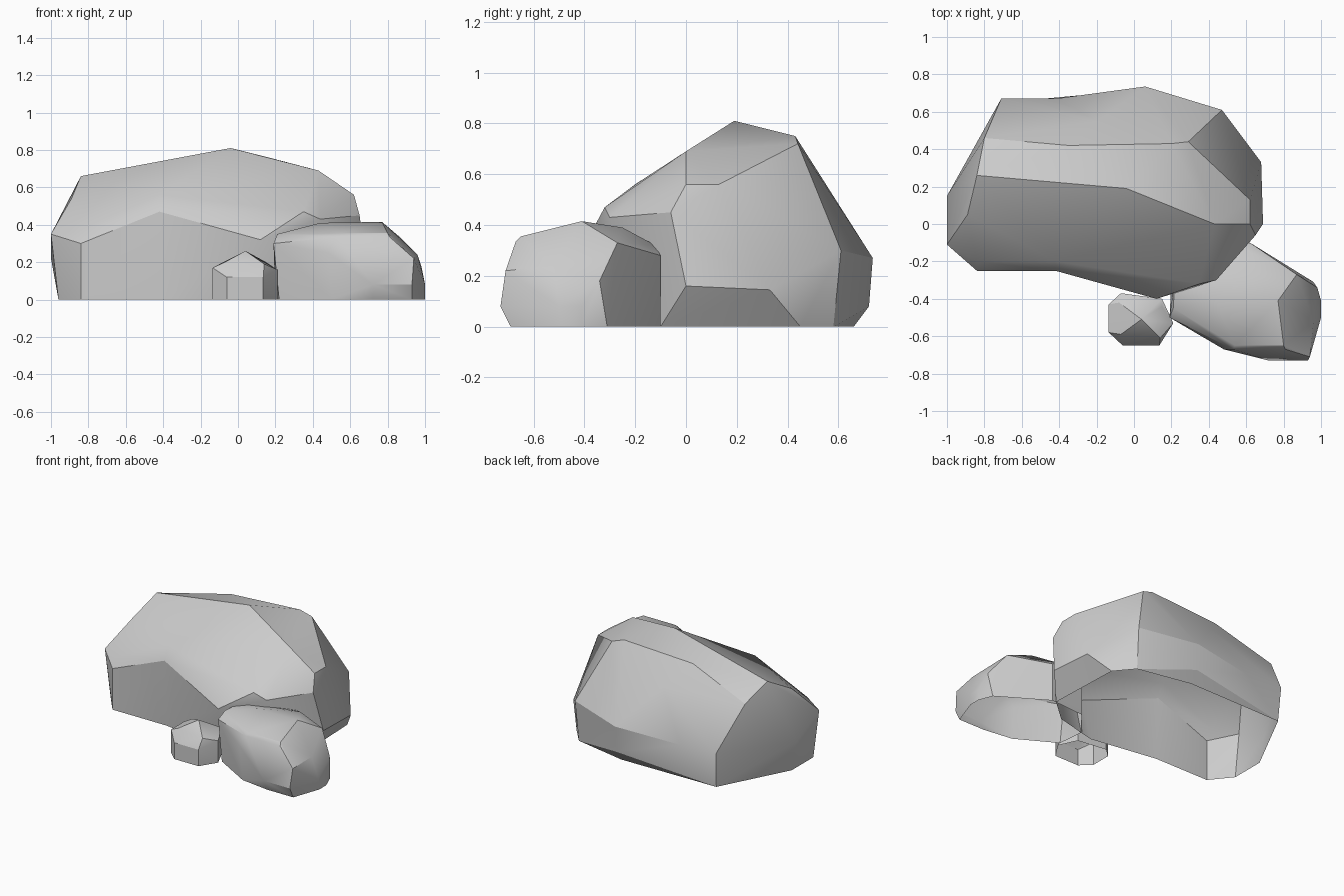
import bpy, bmesh, math

if "Cube" in bpy.data.objects:
    bpy.data.objects.remove(bpy.data.objects["Cube"])


def rock(name, base, body, push=None):
    """Faceted open-bottomed boulder: hull of base outline + body points.
    push: points hulled further forward, then moved back in y (shallow hollows)."""
    bm = bmesh.new()
    for x, y in base:
        bm.verts.new((x, y, 0))
    for p in body:
        bm.verts.new(p)
    moved = []
    for x, y, z, d in push or []:
        moved.append((bm.verts.new((x, y - d, z)), d))
    res = bmesh.ops.convex_hull(bm, input=bm.verts[:])
    for v, d in moved:
        v.co.y += d
    # open underside
    bottom = [f for f in bm.faces if all(v.co.z < 1e-4 for v in f.verts)]
    bmesh.ops.delete(bm, geom=bottom, context='FACES')
    bmesh.ops.delete(bm, geom=[v for v in bm.verts if not v.link_faces], context='VERTS')
    bmesh.ops.recalc_face_normals(bm, faces=bm.faces[:])
    # make sure normals point outward
    c = sum((v.co.copy() for v in bm.verts), bm.verts[:][0].co * 0) / len(bm.verts)
    if sum((f.calc_center_median() - c).dot(f.normal) for f in bm.faces) < 0:
        bmesh.ops.reverse_faces(bm, faces=bm.faces[:])
    bmesh.ops.dissolve_limit(bm, angle_limit=math.radians(2),
                             verts=bm.verts[:], edges=bm.edges[:])
    me = bpy.data.meshes.new(name)
    bm.to_mesh(me)
    bm.free()
    ob = bpy.data.objects.new(name, me)
    bpy.context.collection.objects.link(ob)
    bpy.ops.object.select_all(action='DESELECT')
    ob.select_set(True)
    bpy.context.view_layer.objects.active = ob
    bpy.ops.object.shade_smooth_by_angle(angle=math.radians(28))
    return ob


# large boulder
rock("large_boulder",
     [(-.96, -.1), (-.84, -.25), (.1, -.33), (.42, -.25), (.59, -.1),
      (.57, .45), (.46, .58), (.06, .66), (-.7, .65), (-.96, .15)],
     [  # lower belt
      (-1, .15, .22), (-1, -.11, .35), (-.84, -.25, .3), (.12, -.4, .32),
      (.44, -.3, .43), (.69, 0, .16), (.68, .33, .145),
      (.47, .61, .3), (.06, .735, .27), (.06, .72, .08), (-.71, .67, .25),
      # shoulders
      (-.84, -.2, .37), (.35, -.32, .47), (.65, -.06, .45),
      (.62, 0, .56), (.62, .13, .56), (-.89, .05, .54), (-.2, .55, .56),
      # crown
      (-.84, .26, .66), (-.8, .46, .56), (-.04, .19, .81), (.43, 0, .69),
      (.2, .43, .75), (.29, .44, .72), (-.35, .42, .72)],
     # hollows in the front and back walls
     [(-.42, -.25, .47, .09), (-.42, -.2, .56, .04), (-.4, -.25, 0, .07),
      (-.42, .67, .24, -.04)])

# medium rock at the front right
rock("medium_rock",
     [(.22, -.5), (.5, -.66), (.72, -.69), (.93, -.69), (.96, -.53),
      (1, -.49), (1, -.41), (.96, -.31), (.86, -.26), (.62, -.1),
      (.35, -.12), (.2, -.3)],
     [(.19, -.5, .3), (.48, -.67, .25), (.72, -.73, .08), (.93, -.73, .08),
      (.94, -.71, .22), (.96, -.52, .24), (1, -.5, .08), (1, -.41, .08),
      (.98, -.34, .18), (.87, -.27, .33), (.62, -.1, .28),
      (.21, -.45, .35), (.54, -.65, .355), (.8, -.65, .355), (.81, -.67, .335),
      (.53, -.67, .335), (.44, -.41, .41), (.77, -.41, .415),
      (.68, -.25, .39), (.56, -.12, .32), (.35, -.12, .3), (.22, -.28, .35)])

# small pebble in front
outline = [(-.135, -.43, .17), (-.135, -.58, .17), (-.06, -.65, .12),
           (.135, -.65, .12), (.21, -.53, .16), (.15, -.4, .19), (-.07, -.37, .17)]
rock("small_rock", [(x, y) for x, y, z in outline],
     outline + [(-.07, -.59, .2), (.04, -.56, .21), (.14, -.61, .19),
                (.04, -.51, .26), (.15, -.44, .2), (-.08, -.42, .2)])
